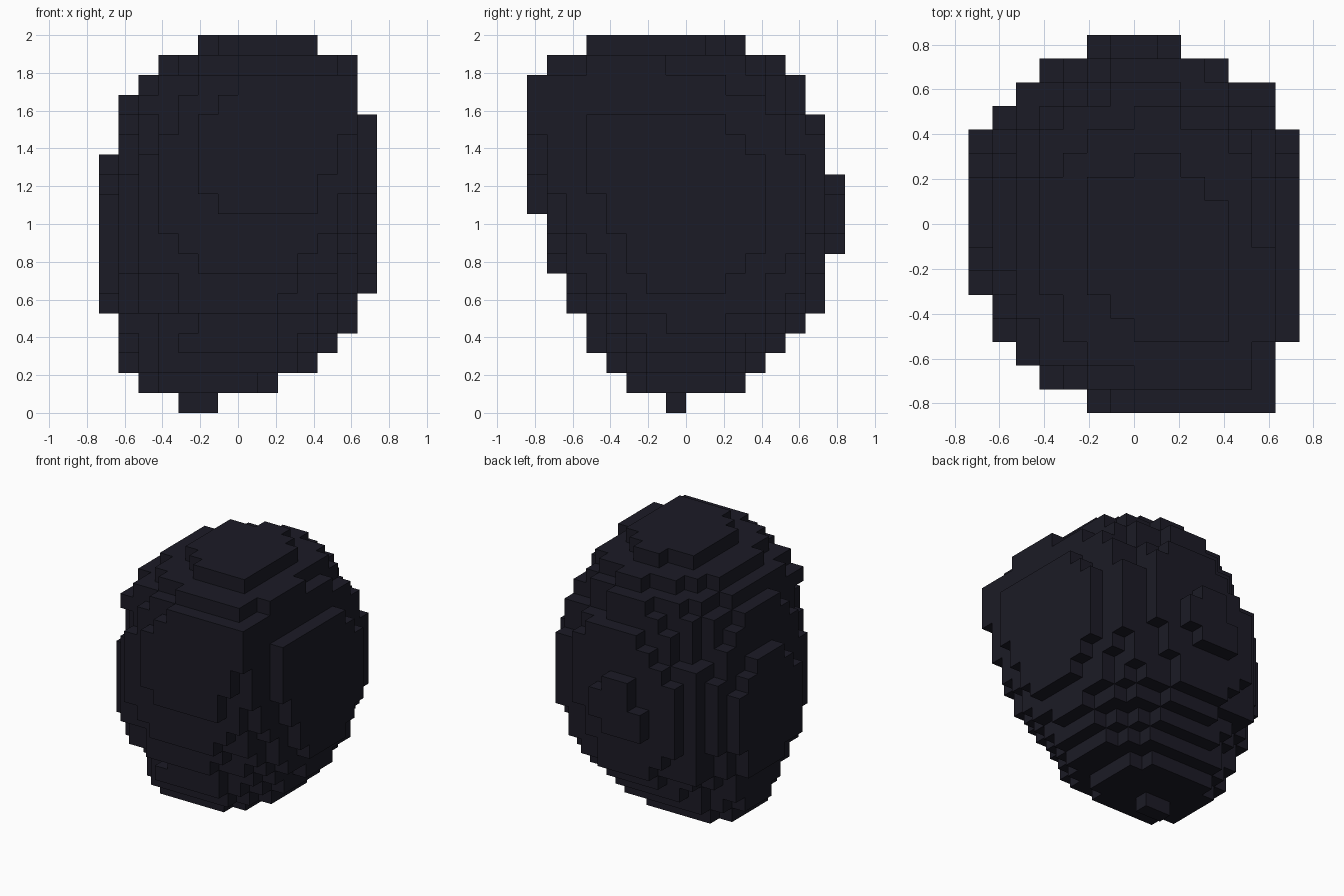
import bpy
import bmesh
from mathutils import Vector

default_cube = bpy.data.objects.get("Cube")
if default_cube:
    bpy.data.objects.remove(default_cube, do_unlink=True)

CELL = 2 / 19
CENTRE = Vector((7, 8, 0))

# Extent of each body layer above the foot: left, right, front, back (in cells)
LAYERS = [
    (2, 9, 5, 11), (1, 11, 4, 12), (1, 12, 3, 13),
    (1, 13, 3, 14), (0, 13, 2, 15), (0, 14, 2, 15), (0, 14, 1, 15),
    (0, 14, 1, 16), (0, 14, 1, 16), (0, 14, 0, 16), (0, 14, 0, 16),
    (0, 14, 0, 15), (1, 14, 0, 15), (1, 14, 0, 15), (1, 13, 0, 14),
    (2, 13, 0, 14), (3, 13, 1, 13),
]


def roundness(layer, dx, dy):
    """Corner exponent: the upper front +x corner is the squarest."""
    if dy < 0 and dx > 0 and layer > 8:
        return 2.3 + 0.55 * (layer - 8)
    if layer == 1 and dy < 0:
        return 3.0
    return 1.95 if layer > 12 or layer in (3, 4) else 2.3


def layer_cells(layer, extent):
    """Fill one layer with the cells inside a rounded outline."""
    left, right, front, back = extent
    mid_x, mid_y = (left + right) / 2, (front + back) / 2
    half_x, half_y = (right - left) / 2, (back - front) / 2
    for x in range(left, right):
        for y in range(front, back):
            dx, dy = x + 0.5 - mid_x, y + 0.5 - mid_y
            power = roundness(layer, dx, dy)
            reach = (abs(dx) / half_x) ** power + (abs(dy) / half_y) ** power
            if reach <= 1.0:
                yield x, y, layer


def set_plate(cells, axis, index, first_row, rows):
    """Replace one slice across an axis with rows of cells (start, end)."""
    cells -= {c for c in cells if c[axis] == index}
    row_axis = 1 if axis == 2 else 2
    run_axis = 3 - axis - row_axis
    for row, (start, end) in enumerate(rows, start=first_row):
        for run in range(start, end):
            cell = [index] * 3
            cell[row_axis], cell[run_axis] = row, run
            cells.add(tuple(cell))


def cell_face(cell, axis, side):
    """Corners of one cell's face, wound to point outwards."""
    u, v = (axis + 1) % 3, (axis + 2) % 3
    corners = []
    for du, dv in ((0, 0), (1, 0), (1, 1), (0, 1)):
        corner = Vector(cell)
        corner[axis] += side
        corner[u] += du
        corner[v] += dv
        corners.append((corner - CENTRE) * CELL)
    return corners if side else corners[::-1]


def build_blocks(name, cells, material):
    """Make a blocky object from the exposed faces of its cells."""
    bm = bmesh.new()
    for cell in sorted(cells):
        for axis in range(3):
            for side in (0, 1):
                neighbour = list(cell)
                neighbour[axis] += 1 if side else -1
                if tuple(neighbour) not in cells:
                    verts = [bm.verts.new(c) for c in cell_face(cell, axis, side)]
                    bm.faces.new(verts)
    bmesh.ops.remove_doubles(bm, verts=bm.verts, dist=CELL / 100)
    mesh = bpy.data.meshes.new(name)
    bm.to_mesh(mesh)
    bm.free()
    mesh.materials.append(material)
    obj = bpy.data.objects.new(name, mesh)
    bpy.context.collection.objects.link(obj)
    return obj


# Single dark colour
charcoal = bpy.data.materials.new("charcoal")
charcoal.use_nodes = True
colour = (0.0112, 0.0108, 0.019, 1)
charcoal.diffuse_color = colour
charcoal.node_tree.nodes["Principled BSDF"].inputs["Base Color"].default_value = colour

# Egg-shaped body
body = set()
for level, extent in enumerate(LAYERS, start=1):
    body.update(layer_cells(level, extent))

# +x side plates, outer and inner: front and back limit of each row
set_plate(body, 0, 13, 6, [(6, 10), (5, 11), (5, 12), (4, 12), (4, 12),
                           (3, 12), (3, 12), (3, 11), (3, 10)])
set_plate(body, 0, 12, 4, [(7, 10), (5, 12), (4, 12), (4, 13), (3, 14),
                           (2, 14), (2, 14), (1, 14), (1, 14), (1, 13),
                           (0, 13), (0, 12), (0, 10)])

# -x side plates, outer and inner
set_plate(body, 0, 0, 5, [(7, 11), (5, 11), (5, 12), (5, 12), (5, 12),
                          (5, 12), (6, 11), (7, 10)])
set_plate(body, 0, 1, 2, [(7, 10), (6, 11), (5, 11), (4, 12), (4, 12),
                          (3, 13), (3, 13), (3, 13), (3, 13), (3, 13),
                          (4, 12), (4, 12), (5, 11), (6, 10)])

# Front plates, outer and inner: left and right limit of each row
set_plate(body, 1, 0, 10, [(6, 11), (5, 11), (5, 12), (5, 12), (5, 13),
                           (6, 13), (7, 13)])
set_plate(body, 1, 1, 7, [(5, 10), (4, 11), (3, 12), (3, 12), (3, 13),
                          (3, 13), (3, 13), (4, 13), (4, 13), (5, 13)])

# Back plates, outer and inner
set_plate(body, 1, 15, 8, [(5, 8), (5, 9), (6, 9), (6, 8)])
set_plate(body, 1, 14, 5, [(5, 9), (4, 9), (3, 10), (3, 10), (3, 11),
                           (3, 11), (3, 11), (4, 11), (5, 11), (6, 10)])

# Shoulder and stepped cap on top
set_plate(body, 2, 17, 1, [(7, 12), (5, 12), (4, 13), (4, 13), (3, 13),
                           (3, 13), (3, 12), (3, 12), (3, 12), (4, 12),
                           (5, 11), (7, 9)])
set_plate(body, 2, 18, 3, [(7, 11), (6, 11), (5, 11), (5, 11), (5, 11),
                           (5, 11), (5, 10), (7, 9)])

build_blocks("egg_body", body, charcoal)

# Small foot under the body
build_blocks("foot", {(4, 7, 0), (5, 7, 0)}, charcoal)
